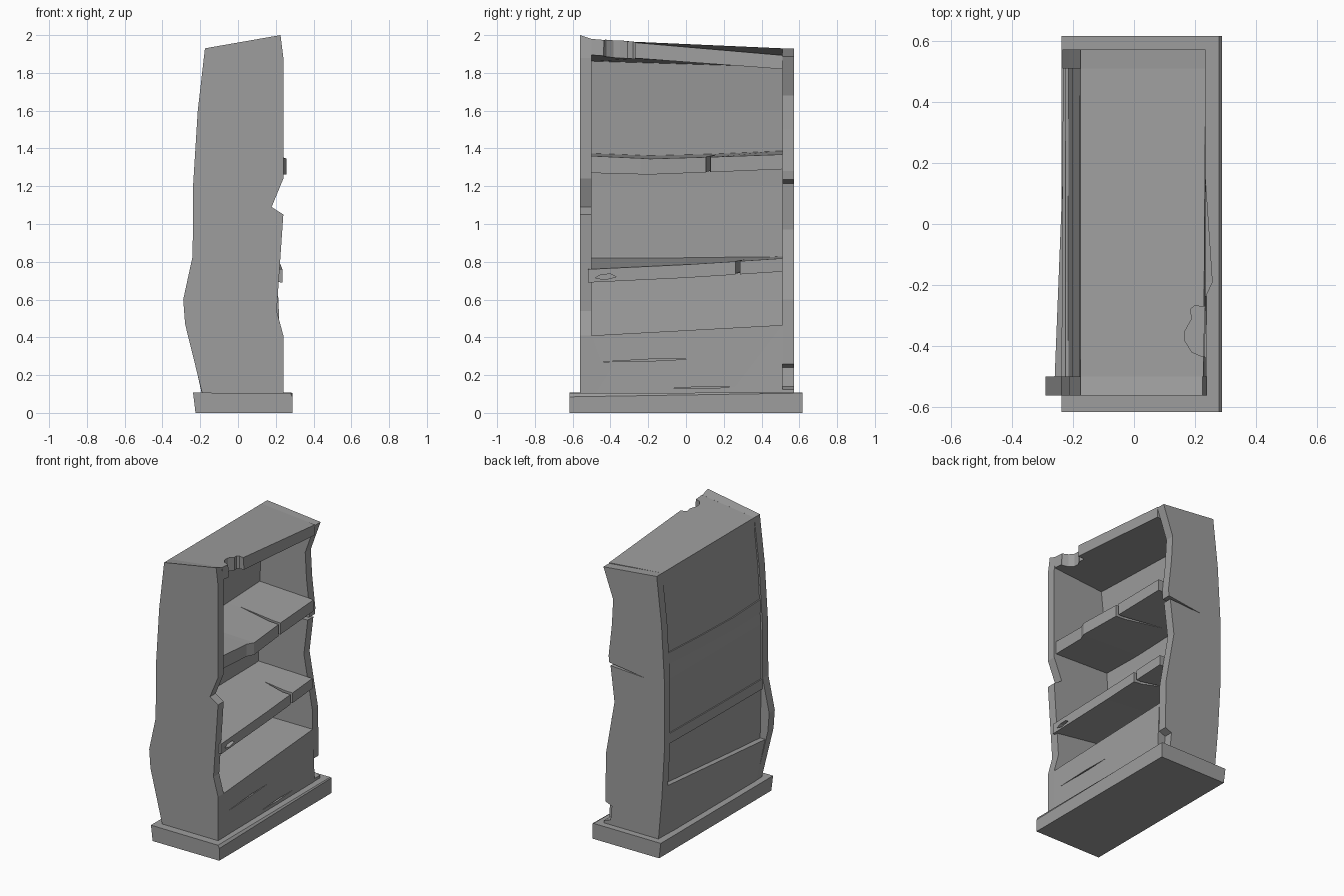
import bpy, bmesh
from mathutils import Vector

grey = bpy.data.materials.new("dark_grey")
grey.diffuse_color = (0.34, 0.34, 0.34, 1)


def skin(name, rings):
    """Closed solid skinned through rings that share a point count."""
    bm = bmesh.new()
    rows = [[bm.verts.new(Vector(p)) for p in r] for r in rings]
    n = len(rows[0])
    for a, b in zip(rows, rows[1:]):
        for i in range(n):
            j = (i + 1) % n
            bm.faces.new((a[i], a[j], b[j], b[i]))
    bm.faces.new(rows[0])
    bm.faces.new(rows[-1][::-1])
    bmesh.ops.recalc_face_normals(bm, faces=bm.faces)
    me = bpy.data.meshes.new(name)
    bm.to_mesh(me)
    bm.free()
    me.materials.append(grey)
    ob = bpy.data.objects.new(name, me)
    bpy.context.collection.objects.link(ob)
    return ob


def ring(y, pts):
    return [(x, y, z) for x, z in pts]


def prism_z(pts, z0, z1):
    return skin("cutter", [[(x, y, z) for x, y in pts] for z in (z0, z1)])


def prism_x(pts, x0, x1):
    return skin("cutter", [[(x, y, z) for y, z in pts] for x in (x0, x1)])


def cut(ob, *cutters):
    for c in cutters:
        m = ob.modifiers.new("cut", 'BOOLEAN')
        m.operation, m.solver, m.object = 'DIFFERENCE', 'EXACT', c
        c.hide_render = True
    bpy.context.view_layer.update()
    dg = bpy.context.evaluated_depsgraph_get()
    me = bpy.data.meshes.new_from_object(ob.evaluated_get(dg))
    ob.modifiers.clear()
    ob.data = me
    for c in cutters:
        bpy.data.objects.remove(c)


# Plinth, top slightly uneven
skin("plinth", [
    ring(-0.617, [(-0.225, 0), (0.288, 0), (0.288, 0.085), (0.278, 0.105), (-0.238, 0.107)]),
    ring(0.617, [(-0.225, 0), (0.288, 0), (0.288, 0.105), (0.278, 0.108), (-0.238, 0.107)])])

# Warped side panels: back edge going up, then front edge going down
near = [(-0.185, 0.07), (-0.19, 0.105), (-0.28, 0.47), (-0.29, 0.6), (-0.24, 0.83),
        (-0.238, 1.2), (-0.213, 1.6), (-0.175, 1.93), (0.225, 2.0), (0.24, 1.88),
        (0.24, 1.24), (0.178, 1.09), (0.24, 1.05), (0.205, 0.54), (0.24, 0.41), (0.24, 0.07)]
inner = [(x, 1.98) if z == 2.0 else (x, z) for x, z in near]
skin("near_side", [ring(-0.562, near), ring(-0.5, inner)])

far = [(-0.185, 0.07), (-0.215, 0.4), (-0.235, 0.75), (-0.235, 1.2), (-0.212, 1.6),
       (-0.175, 1.93), (0.235, 1.888), (0.16, 1.68), (0.17, 1.5), (0.195, 1.28),
       (0.19, 1.235), (-0.08, 1.2), (0.18, 1.215), (0.15, 0.97), (0.215, 0.6),
       (0.22, 0.26), (0.17, 0.24), (0.18, 0.14), (0.23, 0.125), (0.235, 0.07)]
skin("far_side", [ring(0.51, far), ring(0.572, far)])

# Solid bottom compartment with plank cracks
bottom = skin("bottom_box", [
    ring(-0.5, [(-0.185, 0.07), (0.24, 0.07), (0.24, 0.41), (-0.26, 0.41)]),
    ring(0.51, [(-0.185, 0.07), (0.235, 0.07), (0.218, 0.465), (-0.22, 0.465)])])
cut(bottom,
    prism_x([(-0.45, 0.27), (-0.2, 0.274), (0.0, 0.284), (-0.2, 0.284)], 0.21, 0.3),
    prism_x([(-0.07, 0.13), (0.1, 0.128), (0.26, 0.138), (0.1, 0.14)], 0.21, 0.3))

# Sagging top board with a rounded bite and splinter in the front edge
top = skin("top_board", [
    ring(-0.5, [(-0.18, 1.86), (0.235, 1.895), (0.228, 1.98), (-0.175, 1.93)]),
    ring(0.51, [(-0.18, 1.83), (0.235, 1.82), (0.235, 1.893), (-0.175, 1.93)])])
cut(top, prism_z([(0.3, -0.44), (0.225, -0.435), (0.19, -0.42), (0.168, -0.385), (0.168, -0.35),
                  (0.19, -0.31), (0.185, -0.28), (0.2, -0.267), (0.215, -0.27), (0.3, -0.275)],
                 1.7, 2.1))


# Shelves: stations of (y, back x, front x, back top, front top, thickness)
def shelf(name, stations):
    return skin(name, [ring(y, [(b, zb - t), (f, zf - t), (f, zf), (b, zb)])
                       for y, b, f, zb, zf, t in stations])


upper = shelf("upper_shelf", [(-0.5, -0.224, 0.225, 1.375, 1.36, 0.09),
                              (-0.24, -0.224, 0.235, 1.365, 1.348, 0.085),
                              (-0.19, -0.224, 0.258, 1.363, 1.345, 0.083),
                              (0.15, -0.224, 0.235, 1.372, 1.355, 0.08),
                              (0.51, -0.224, 0.225, 1.388, 1.368, 0.078)])
cut(upper, prism_z([(0.3, 0.106), (0.3, 0.132), (0.19, 0.128), (-0.1, 0.16), (0.17, 0.108)], 1.2, 1.5))

lower = shelf("lower_shelf", [(-0.52, -0.238, 0.235, 0.825, 0.76, 0.07),
                              (0.0, -0.235, 0.225, 0.825, 0.785, 0.07),
                              (0.51, -0.233, 0.215, 0.83, 0.818, 0.07)])
cut(lower,
    prism_z([(0.3, 0.26), (0.3, 0.29), (0.17, 0.285), (-0.02, 0.31), (0.16, 0.262)], 0.6, 0.95),
    prism_x([(-0.48, 0.715), (-0.43, 0.705), (-0.37, 0.72), (-0.4, 0.735), (-0.45, 0.732)], 0.19, 0.3))

# Thin back panel, recessed behind the frame
heights = (0.38, 0.6, 0.83, 1.2, 1.6, 1.89)


def back_profile(xs):
    pts = list(zip(xs, heights))
    return pts + [(x + 0.025, z) for x, z in reversed(pts)]


skin("back_panel", [
    ring(-0.505, back_profile((-0.22, -0.225, -0.227, -0.225, -0.203, -0.172))),
    ring(0.515, back_profile((-0.175, -0.2, -0.224, -0.225, -0.203, -0.172)))])
